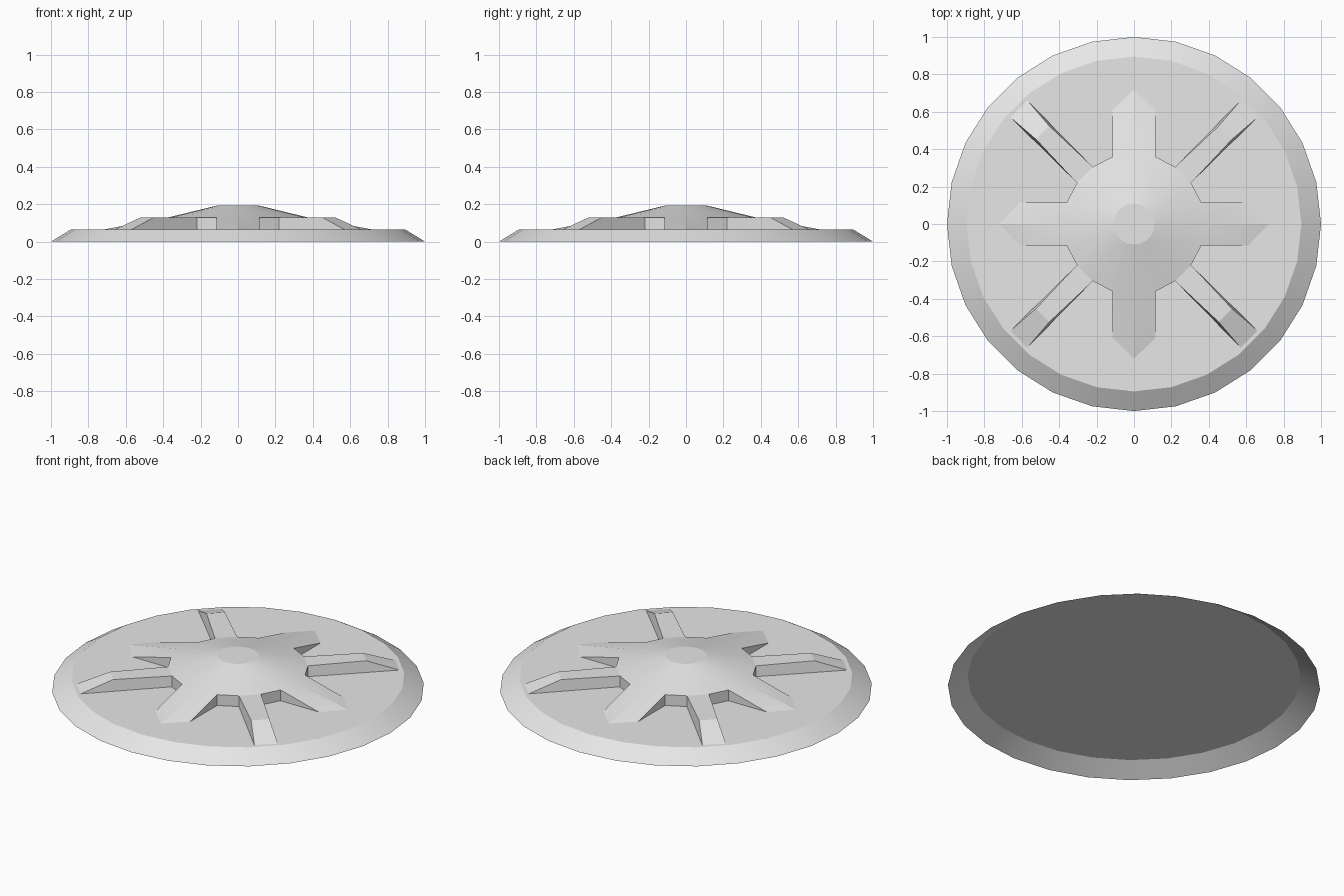
import bpy, bmesh, math
from mathutils import Matrix, Vector

if "Cube" in bpy.data.objects:
    bpy.data.objects.remove(bpy.data.objects["Cube"])

Z_BASE, Z_ARM, Z_TOP = 0.064, 0.128, 0.193

grey = bpy.data.materials.new("light grey")
grey.diffuse_color = (0.8, 0.8, 0.8, 1)
grey.use_nodes = True
grey.node_tree.nodes["Principled BSDF"].inputs["Base Color"].default_value = grey.diffuse_color


def finish(bm, name):
    bmesh.ops.remove_doubles(bm, verts=bm.verts, dist=1e-4)
    mesh = bpy.data.meshes.new(name)
    bm.to_mesh(mesh)
    bm.free()
    obj = bpy.data.objects.new(name, mesh)
    bpy.context.collection.objects.link(obj)
    mesh.materials.append(grey)
    bpy.ops.object.select_all(action='DESELECT')
    bpy.context.view_layer.objects.active = obj
    obj.select_set(True)
    bpy.ops.object.shade_smooth_by_angle(angle=math.radians(10))


# Shallow dish: sloping rim, flat top, open underneath
SIDES = 28
bm = bmesh.new()
rings = []
for radius, z in ((1.0, 0.0), (0.895, Z_BASE)):
    rings.append([bm.verts.new((radius * math.cos(math.tau * i / SIDES),
                                radius * math.sin(math.tau * i / SIDES), z))
                  for i in range(SIDES)])
for i in range(SIDES):
    j = (i + 1) % SIDES
    bm.faces.new((rings[0][i], rings[0][j], rings[1][j], rings[1][i]))
bm.faces.new(rings[1])
finish(bm, "dish")

# Raised star: conical hub, four short ridged arms, four long diagonal arms
bm = bmesh.new()


def face(rot, *points):
    bm.faces.new([bm.verts.new(rot @ Vector(p)) for p in points])


def down(p):
    return (p[0], p[1], Z_BASE)


def flip(p):
    return (p[0], -p[1], p[2])


def hub_point(p):
    a = math.atan2(p[1], p[0])
    return (0.11 * math.cos(a), 0.11 * math.sin(a), Z_TOP)


def diagonal(along, across, z):
    s = math.sqrt(0.5)
    return ((along - across) * s, (along + across) * s, z)


# Key points of one quarter, starting on the short arm's ridge
ridge = (0.37, 0, Z_ARM + 0.002)
short_in = (0.36, 0.115, Z_ARM)
short_out = (0.61, 0.115, Z_BASE)
tip = (0.72, 0, Z_BASE)
long_in = [diagonal(0.371, s * 0.06, Z_ARM) for s in (-1, 1)]
long_mid = diagonal(0.371, 0, Z_ARM)
long_bend = [diagonal(0.69, s * 0.05, Z_ARM) for s in (-1, 1)]
long_end = [diagonal(0.87, s * 0.0636, Z_BASE) for s in (-1, 1)]
short_next = (0.115, 0.36, Z_ARM)
ridge_next = (0, 0.37, Z_ARM + 0.002)
outline = [ridge, short_in, long_in[0], long_mid, long_in[1], short_next, ridge_next]

for k in range(4):
    rot = Matrix.Rotation(k * math.pi / 2, 3, 'Z')
    # hub cone
    for a, b in zip(outline, outline[1:]):
        face(rot, hub_point(a), a, b, hub_point(b))
    # short arm top and side walls
    face(rot, ridge, tip, short_out, short_in)
    face(rot, ridge, flip(short_in), flip(short_out), tip)
    face(rot, short_in, short_out, down(short_in))
    face(rot, flip(short_in), down(flip(short_in)), flip(short_out))
    # notch walls between the arms
    face(rot, short_in, down(short_in), down(long_in[0]), long_in[0])
    face(rot, long_in[1], down(long_in[1]), down(short_next), short_next)
    # long arm top, ramp and side walls
    face(rot, long_in[0], long_bend[0], long_bend[1], long_in[1], long_mid)
    face(rot, long_bend[0], long_end[0], long_end[1], long_bend[1])
    face(rot, long_in[0], down(long_in[0]), long_end[0], long_bend[0])
    face(rot, long_in[1], long_bend[1], long_end[1], down(long_in[1]))

# flat cap on the hub
bmesh.ops.remove_doubles(bm, verts=bm.verts, dist=1e-4)
cap = [v for v in bm.verts if v.co.z > Z_TOP - 0.001]
cap.sort(key=lambda v: math.atan2(v.co.y, v.co.x))
bm.faces.new(cap)
finish(bm, "star_hub")
